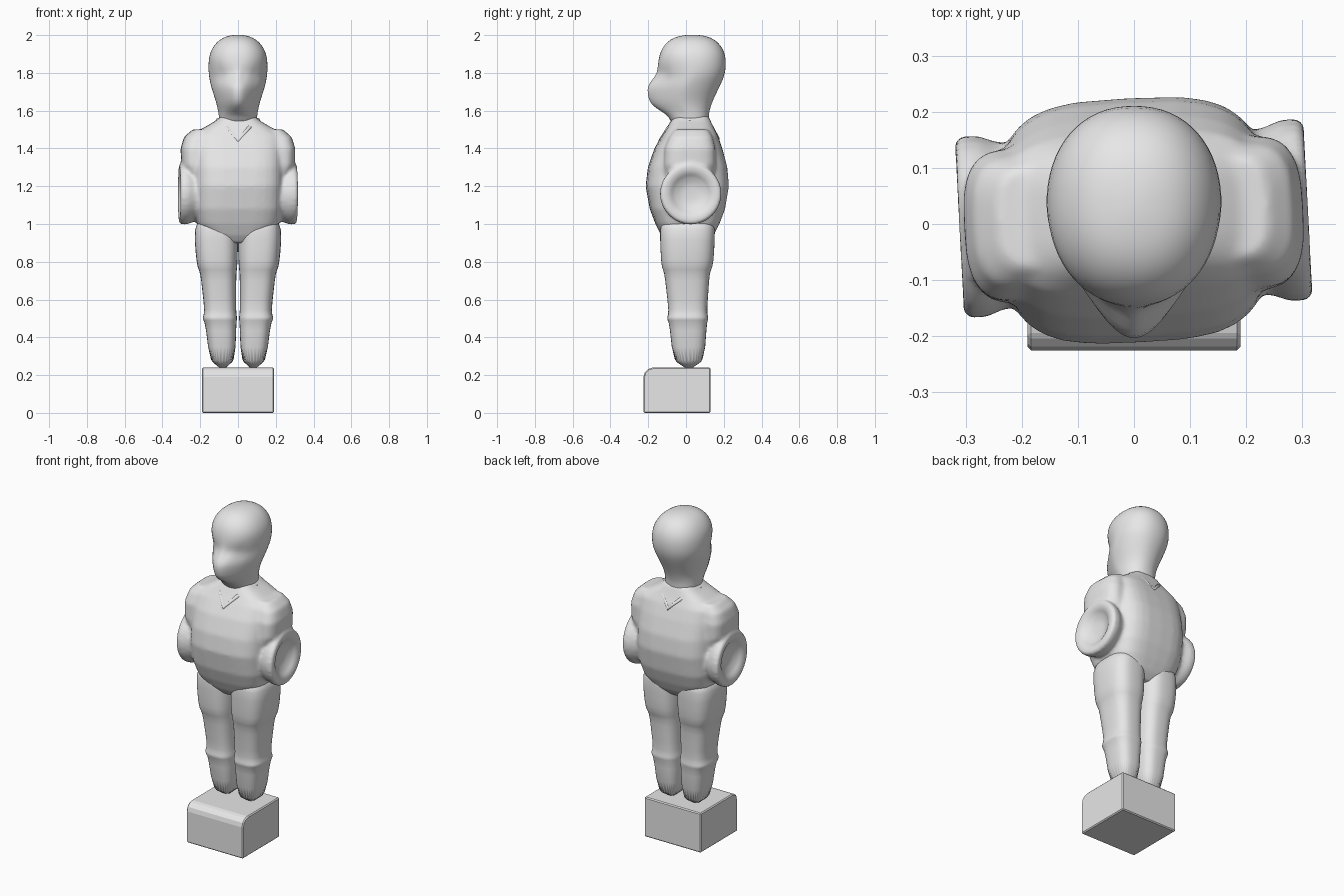
import bpy, bmesh, math
from mathutils import Matrix

cube = bpy.data.objects.get("Cube")
if cube:
    bpy.data.objects.remove(cube)

GREY = (0.8, 0.8, 0.8, 1)
grey = bpy.data.materials.new("plain grey")
grey.use_nodes = True
grey.diffuse_color = GREY
grey.node_tree.nodes["Principled BSDF"].inputs["Base Color"].default_value = GREY

MIRROR = Matrix.Scale(-1, 4, (1, 0, 0))


def power(v, p):
    return math.copysign(abs(v) ** p, v)


def loft(bm, rows, e=2.6, matrix=Matrix(), n=32):
    """Stack rounded rings: (height, x0, x1, y0, y1, optional front pinch)."""
    rings = []
    for z, x0, x1, y0, y1, *pinch in rows:
        ring = []
        for i in range(n):
            t = math.tau * i / n
            c, s = power(math.cos(t), 2 / e), power(math.sin(t), 2 / e)
            if pinch:
                c *= 1 - pinch[0] * max(0, -s)
            x = (x0 + x1) / 2 + c * (x1 - x0) / 2
            y = (y0 + y1) / 2 + s * (y1 - y0) / 2
            ring.append(bm.verts.new(matrix @ Matrix.Translation((x, y, z)).translation))
        rings.append(ring)
    for a, b in zip(rings, rings[1:]):
        for i in range(n):
            j = (i + 1) % n
            bm.faces.new((a[i], a[j], b[j], b[i]))
    bm.faces.new(rings[0][::-1])
    bm.faces.new(rings[-1])


def finish(bm, name, smooth=True):
    bmesh.ops.recalc_face_normals(bm, faces=bm.faces)
    for f in bm.faces:
        f.smooth = smooth
    mesh = bpy.data.meshes.new(name)
    bm.to_mesh(mesh)
    bm.free()
    mesh.materials.append(grey)
    ob = bpy.data.objects.new(name, mesh)
    bpy.context.collection.objects.link(ob)
    return ob


# Foot block with a rounded front top edge
bm = bmesh.new()
bmesh.ops.create_cube(bm, size=1)
for v in bm.verts:
    v.co = (v.co.x * 0.38, v.co.y * 0.355 - 0.0475, v.co.z * 0.24 + 0.12)
front_top = [e for e in bm.edges if all(v.co.y < -0.2 and v.co.z > 0.2 for v in e.verts)]
bmesh.ops.bevel(bm, geom=front_top, offset=0.05, segments=3, profile=0.5, affect='EDGES')
block = finish(bm, "foot_block", smooth=False)
edge = block.modifiers.new("edges", 'BEVEL')
edge.width = 0.006
edge.limit_method = 'ANGLE'

# Legs: shorts, knees, sock cuffs, socks
leg_rows = [
    (1.04, 0, 0.2, -0.13, 0.15),
    (0.98, 0, 0.235, -0.14, 0.155),
    (0.85, 0, 0.225, -0.135, 0.15),
    (0.765, 0.004, 0.216, -0.13, 0.142),
    (0.75, 0.008, 0.2, -0.115, 0.125),
    (0.65, 0.01, 0.19, -0.105, 0.12),
    (0.53, 0.01, 0.175, -0.09, 0.11),
    (0.51, 0.005, 0.188, -0.1, 0.118),
    (0.49, 0.005, 0.186, -0.1, 0.118),
    (0.475, 0.01, 0.17, -0.085, 0.108),
    (0.22, 0.012, 0.15, -0.07, 0.1)]
for name, matrix in (("left_leg", Matrix()), ("right_leg", MIRROR)):
    bm = bmesh.new()
    loft(bm, leg_rows, 2.8, matrix)
    finish(bm, name).modifiers.new("smooth", 'SUBSURF').levels = 1

# Shirt: barrel torso, shoulders and rod sleeves fused together
torso = [(0.9, 0.1, -0.1, 0.11), (0.94, 0.17, -0.13, 0.145), (1, 0.215, -0.16, 0.175),
         (1.08, 0.235, -0.19, 0.205), (1.2, 0.24, -0.212, 0.225), (1.3, 0.24, -0.2, 0.217),
         (1.4, 0.24, -0.165, 0.19), (1.47, 0.235, -0.125, 0.165), (1.51, 0.18, -0.1, 0.145),
         (1.545, 0.12, -0.08, 0.13), (1.57, 0.09, -0.065, 0.12)]
arm = [(1.05, 0.12, 0.25, -0.1, 0.12), (1.15, 0.12, 0.25, -0.11, 0.13),
       (1.25, 0.12, 0.265, -0.125, 0.14), (1.31, 0.12, 0.3, -0.13, 0.145),
       (1.4, 0.12, 0.303, -0.125, 0.145), (1.46, 0.12, 0.285, -0.1, 0.13),
       (1.5, 0.12, 0.24, -0.07, 0.11)]
sleeve = [(0.12, 0.12), (0.24, 0.15), (0.27, 0.162), (0.3, 0.163), (0.313, 0.15),
          (0.308, 0.115), (0.288, 0.09), (0.272, 0.05), (0.27, 0.01)]
bm = bmesh.new()
loft(bm, [(z, -r, r, f, b) for z, r, f, b in torso], 3.4)
to_side = Matrix.Translation((0, 0.01, 1.16)) @ Matrix.Rotation(math.pi / 2, 4, 'Y')
for side in (Matrix(), MIRROR):
    loft(bm, arm, 3, side)
    loft(bm, [(d, -r, r, -r, r) for d, r in sleeve], 2, side @ to_side)
shirt = finish(bm, "shirt")
shirt.rotation_euler.z = math.radians(3)
fuse = shirt.modifiers.new("fuse", 'REMESH')
fuse.mode = 'VOXEL'
fuse.voxel_size = 0.01
fuse.use_smooth_shade = True
soften = shirt.modifiers.new("soften", 'SMOOTH')
soften.factor = 0.5
soften.iterations = 8

# V-shaped collar, front and back
curve = bpy.data.curves.new("collar", 'CURVE')
curve.dimensions = '3D'
curve.bevel_depth = 0.011
curve.materials.append(grey)
half = [(0, -0.135, 1.44), (0.06, -0.092, 1.51), (0.105, 0.02, 1.55), (0.06, 0.137, 1.51), (0, 0.168, 1.45)]
path = half + [(-x, y, z) for x, y, z in half[-2:0:-1]]
line = curve.splines.new('POLY')
line.points.add(len(path) - 1)
for point, co in zip(line.points, path):
    point.co = (*co, 1)
line.use_cyclic_u = True
line.use_smooth = True
collar = bpy.data.objects.new("collar", curve)
bpy.context.collection.objects.link(collar)

# Head: neck, pointed jaw, brow and rounded skull
head = [(1.5, 0.1, -0.07, 0.125, 0), (1.57, 0.1, -0.085, 0.12, 0), (1.6, 0.108, -0.14, 0.125, 0.4),
        (1.64, 0.115, -0.195, 0.137, 0.5), (1.69, 0.132, -0.203, 0.16, 0.5),
        (1.73, 0.145, -0.207, 0.18, 0.5), (1.77, 0.153, -0.178, 0.198, 0.4),
        (1.8, 0.157, -0.158, 0.207, 0.25), (1.84, 0.158, -0.15, 0.213, 0.1),
        (1.89, 0.154, -0.143, 0.21, 0), (1.93, 0.138, -0.128, 0.195, 0),
        (1.965, 0.112, -0.1, 0.168, 0), (1.988, 0.078, -0.062, 0.13, 0),
        (1.998, 0.042, -0.02, 0.09, 0), (2.002, 0.012, 0.02, 0.05, 0)]
bm = bmesh.new()
loft(bm, [(z, -r, r, f, b, p) for z, r, f, b, p in head], 2.2)
for v in bm.verts:  # eye sockets
    if 1.75 < v.co.z < 1.82 and 0.02 < abs(v.co.x) < 0.1 and v.co.y < -0.08:
        v.co.y += 0.014
finish(bm, "head").modifiers.new("smooth", 'SUBSURF').levels = 1
